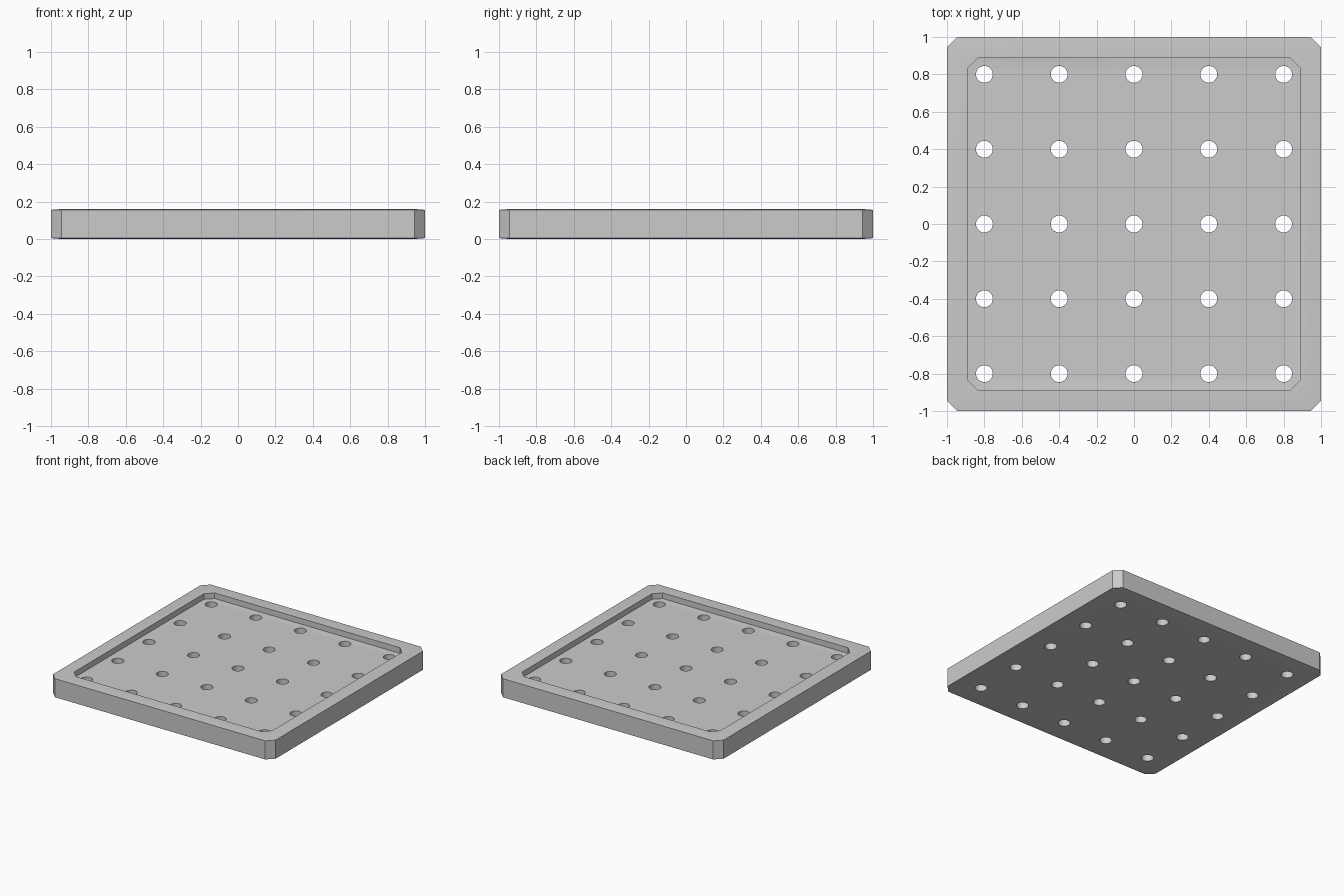
import bpy, bmesh
from mathutils import Matrix, Vector

if "Cube" in bpy.data.objects:
    bpy.data.objects.remove(bpy.data.objects["Cube"])


def chamfered_block(name, half, half_z, centre_z, bevel):
    """Unit cube bevelled first, then flattened, so its top edges slope gently."""
    bm = bmesh.new()
    bmesh.ops.create_cube(bm, size=2)
    bmesh.ops.bevel(bm, geom=bm.edges[:], offset=bevel, segments=1,
                    affect='EDGES', profile=0.5)
    bmesh.ops.scale(bm, vec=Vector((half, half, half_z)), verts=bm.verts)
    bmesh.ops.translate(bm, vec=Vector((0, 0, centre_z)), verts=bm.verts)
    return to_object(bm, name)


def to_object(bm, name):
    mesh = bpy.data.meshes.new(name)
    bm.to_mesh(mesh)
    bm.free()
    obj = bpy.data.objects.new(name, mesh)
    bpy.context.collection.objects.link(obj)
    return obj


def cut(target, cutter):
    mod = target.modifiers.new(cutter.name, 'BOOLEAN')
    mod.operation = 'DIFFERENCE'
    mod.solver = 'EXACT'
    mod.object = cutter
    bpy.context.view_layer.objects.active = target
    bpy.ops.object.modifier_apply(modifier=mod.name)
    bpy.data.objects.remove(cutter, do_unlink=True)


# Tray slab
tray = chamfered_block("drain_tray", 1.0, 0.08, 0.08, 0.055)

# Shallow recess inside the rim
cut(tray, chamfered_block("recess_cutter", 0.89, 0.06, 0.17, 0.065))

# 5 x 5 grid of drain holes
bm = bmesh.new()
for i in range(-2, 3):
    for j in range(-2, 3):
        bmesh.ops.create_cone(bm, cap_ends=True, segments=32, radius1=0.045,
                              radius2=0.045, depth=0.6,
                              matrix=Matrix.Translation((0.4 * i, 0.4 * j, 0.1)))
cut(tray, to_object(bm, "hole_cutter"))

# Smooth the hole walls and gentle slopes, keep hard edges
bpy.ops.object.select_all(action='DESELECT')
tray.select_set(True)
bpy.context.view_layer.objects.active = tray
bpy.ops.object.shade_smooth_by_angle(angle=0.52)
